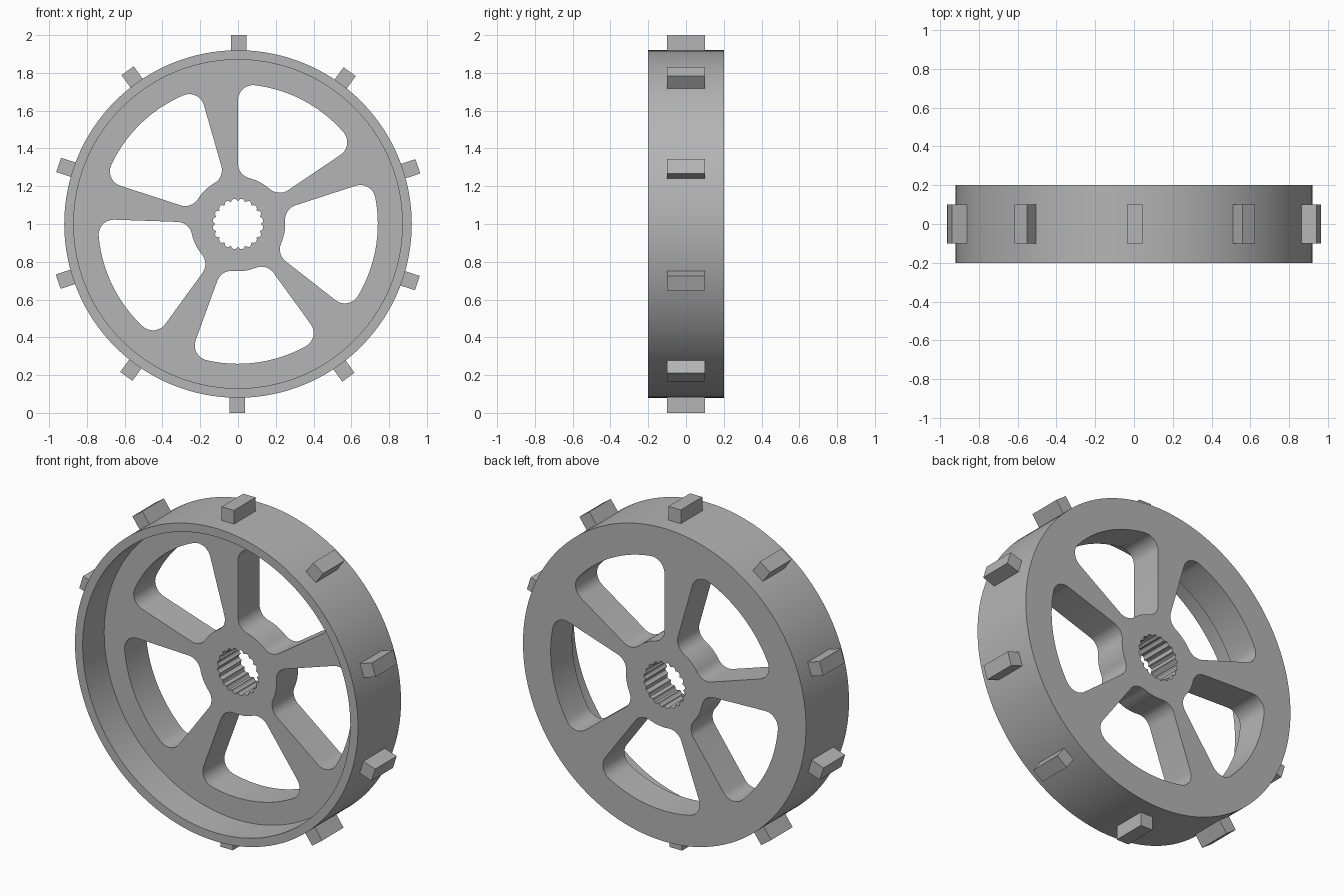
import bpy
from math import sin, cos, asin, pi, radians, sqrt
from mathutils import Matrix, Vector

if "Cube" in bpy.data.objects:
    bpy.data.objects.remove(bpy.data.objects["Cube"], do_unlink=True)

RIM, RECESS, OPENING, HUB, FILLET = 0.92, 0.87, 0.74, 0.25, 0.08
HALF_WIDTH = 0.2
CENTRE = Vector((0, 0, 1))

grey = bpy.data.materials.new("grey plastic")
grey.use_nodes = True
grey.diffuse_color = (0.46, 0.46, 0.46, 1)
grey.node_tree.nodes["Principled BSDF"].inputs["Base Color"].default_value = grey.diffuse_color


def polar(r, a):
    return Vector((r * cos(a), r * sin(a)))


def arc(centre, r, a0, a1, n):
    return [centre + polar(r, a0 + (a1 - a0) * i / n) for i in range(n + 1)]


def circle(r, n=128):
    return [polar(r, 2 * pi * i / n) for i in range(n)]


def window(a0, a1):
    """Wedge between two radial edges, hub and rim arcs, with rounded corners."""
    far, near = OPENING - FILLET, HUB + FILLET
    df, dn = asin(FILLET / far), asin(FILLET / near)
    q = pi / 2
    o = Vector((0, 0))
    pts = arc(polar(far, a0 + df), FILLET, a0 - q, a0 + df, 10)
    pts += arc(o, OPENING, a0 + df, a1 - df, 20)[1:]
    pts += arc(polar(far, a1 - df), FILLET, a1 - df, a1 + q, 10)[1:]
    pts += arc(polar(near, a1 - dn), FILLET, a1 + q, a1 - dn + pi, 10)
    pts += arc(o, HUB, a1 - dn, a0 + dn, 10)[1:]
    pts += arc(polar(near, a0 + dn), FILLET, a0 + dn + pi, a0 + 3 * q, 10)[1:]
    return pts


def scalloped_bore(lobes=20, steps=6):
    n = lobes * steps
    return [polar(0.121 + 0.014 * abs(sin(pi * i / steps)), 2 * pi * i / n) for i in range(n)]


def activate(obj):
    bpy.ops.object.select_all(action='DESELECT')
    obj.select_set(True)
    bpy.context.view_layer.objects.active = obj


# Wheel body: filled profile extruded to full width
curve = bpy.data.curves.new("wheel_body", 'CURVE')
curve.dimensions = '2D'
curve.fill_mode = 'BOTH'
curve.extrude = HALF_WIDTH
loops = [circle(RIM), scalloped_bore()]
loops += [window(radians(34 + 72 * k), radians(90 + 72 * k)) for k in range(5)]
for pts in loops:
    spline = curve.splines.new('POLY')
    spline.points.add(len(pts) - 1)
    for point, p in zip(spline.points, pts):
        point.co = (p.x, p.y, 0, 1)
    spline.use_cyclic_u = True
wheel = bpy.data.objects.new("wheel_body", curve)
bpy.context.collection.objects.link(wheel)
wheel.location = CENTRE
wheel.rotation_euler.x = pi / 2
activate(wheel)
bpy.ops.object.convert(target='MESH')
wheel = bpy.context.object
bpy.ops.object.mode_set(mode='EDIT')
bpy.ops.mesh.select_all(action='SELECT')
bpy.ops.mesh.remove_doubles(threshold=0.0001)
bpy.ops.mesh.normals_make_consistent(inside=False)
bpy.ops.object.mode_set(mode='OBJECT')

# Front recess, cut to mid-width
bpy.ops.mesh.primitive_cylinder_add(vertices=128, radius=RECESS, depth=0.4,
                                    location=CENTRE + Vector((0, -0.2, 0)),
                                    rotation=(pi / 2, 0, 0))
cutter = bpy.context.object
cutter.name = "recess_cutter"
cutter.hide_render = True
cutter.scale.z = 1.5
cutter.location.y = -0.3
activate(wheel)
cut = wheel.modifiers.new("recess", 'BOOLEAN')
cut.operation = 'DIFFERENCE'
cut.solver = 'EXACT'
cut.object = cutter
bpy.ops.object.modifier_apply(modifier=cut.name)
bpy.data.objects.remove(cutter, do_unlink=True)
wheel.data.materials.clear()
wheel.data.materials.append(grey)
activate(wheel)
bpy.ops.object.shade_smooth_by_angle(angle=radians(30))

# Ten tread blocks around the rim
for k in range(10):
    bpy.ops.mesh.primitive_cube_add(size=1)
    block = bpy.context.object
    block.name = f"tread_block_{k + 1}"
    block.data.transform(Matrix.Translation((0.004, 0, 0.95))
                         @ Matrix.Diagonal((0.08, 0.2, 0.1, 1)))
    block.location = CENTRE
    block.rotation_euler.y = radians(36 * k)
    block.data.materials.append(grey)
